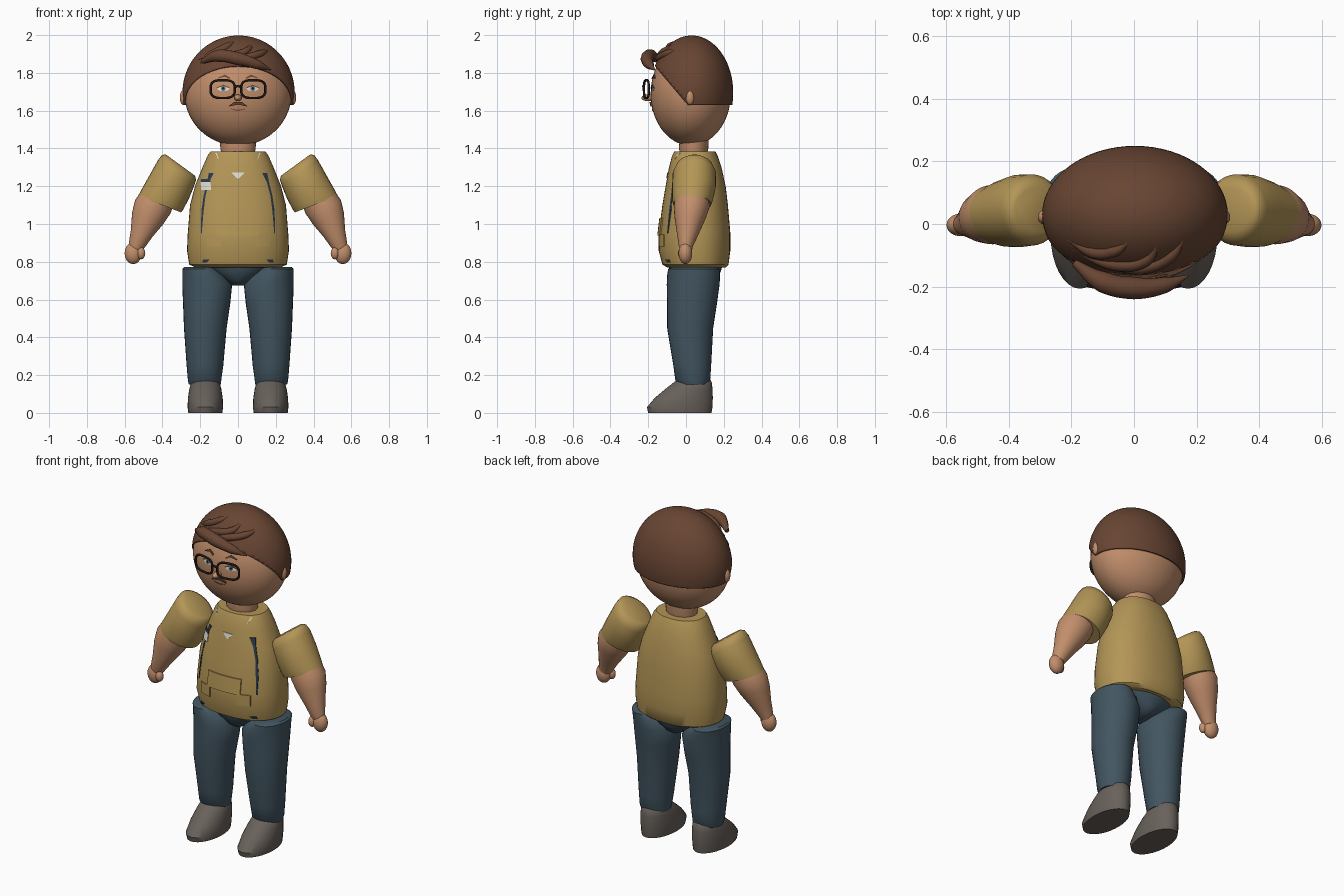
import bpy, bmesh, math
from mathutils import Vector
from mathutils.bvhtree import BVHTree

if "Cube" in bpy.data.objects:
    bpy.data.objects.remove(bpy.data.objects["Cube"])


def colour(name, r, g, b):
    m = bpy.data.materials.new(name)
    m.diffuse_color = [(c / 255) ** 2.2 for c in (r, g, b)] + [1]
    m.use_nodes = True
    m.node_tree.nodes["Principled BSDF"].inputs["Base Color"].default_value = m.diffuse_color
    return m


SHIRT = colour("tan_cloth", 178, 148, 87)
SKIN = colour("skin", 192, 141, 107)
HAIR = colour("brown_hair", 104, 71, 54)
JEANS = colour("blue_denim", 68, 86, 97)
SHOE = colour("grey_leather", 104, 97, 91)
BLACK = colour("dark_frame", 36, 29, 26)
WHITE = colour("off_white", 222, 222, 212)
NAVY = colour("navy", 48, 62, 78)
IRIS = colour("grey_blue", 95, 128, 146)
LIP = colour("lip", 140, 84, 68)


def finish(bm, name, mat, angle=40):
    bmesh.ops.recalc_face_normals(bm, faces=bm.faces)
    me = bpy.data.meshes.new(name)
    bm.to_mesh(me)
    bm.free()
    ob = bpy.data.objects.new(name, me)
    bpy.context.collection.objects.link(ob)
    me.materials.append(mat)
    bpy.ops.object.select_all(action='DESELECT')
    ob.select_set(True)
    bpy.context.view_layer.objects.active = ob
    bpy.ops.object.shade_smooth_by_angle(angle=math.radians(angle))
    return ob


def loft(name, rings, mat, side=1, n=32, power=2.0, angle=40):
    """Skin rings of (x, y, z, half width, half depth, tilt in degrees)."""
    bm = bmesh.new()
    rows = []
    for x, y, z, ru, rv, tilt in rings:
        t, row = math.radians(tilt), []
        for i in range(n):
            a = 2 * math.pi * i / n
            c, s = math.cos(a), math.sin(a)
            u = math.copysign(abs(c) ** (2 / power), c) * ru
            v = math.copysign(abs(s) ** (2 / power), s) * rv
            row.append(bm.verts.new((side * (x + u * math.cos(t)), y + v, z + u * math.sin(t))))
        rows.append(row)
    for a, b in zip(rows, rows[1:]):
        for i in range(n):
            j = (i + 1) % n
            bm.faces.new((a[i], a[j], b[j], b[i]))
    bm.faces.new(rows[0])
    bm.faces.new(rows[-1])
    return finish(bm, name, mat, angle)


def spans(rows, cx=0.0):
    """Rings from (z, half width, front y, back y), upright."""
    return [(cx, (f + b) / 2, z, w, (b - f) / 2, 0) for z, w, f, b in rows]


def ball(name, centre, radii, mat, seg=32, cuts=()):
    bm = bmesh.new()
    bmesh.ops.create_uvsphere(bm, u_segments=seg, v_segments=seg * 3 // 4, radius=1)
    for v in bm.verts:
        v.co = Vector(centre) + Vector([v.co[i] * radii[i] for i in range(3)])
    for co, no in cuts:
        bmesh.ops.bisect_plane(bm, geom=bm.verts[:] + bm.edges[:] + bm.faces[:],
                               plane_co=co, plane_no=no, clear_inner=True)
    return finish(bm, name, mat)


def tube(name, pts, radii, mat, closed=False):
    cu = bpy.data.curves.new(name, 'CURVE')
    cu.dimensions = '3D'
    cu.bevel_depth, cu.bevel_resolution, cu.resolution_u = 1, 3, 8
    cu.use_fill_caps = True
    sp = cu.splines.new('BEZIER')
    sp.bezier_points.add(len(pts) - 1)
    sp.use_cyclic_u = closed
    for i, p in enumerate(pts):
        b = sp.bezier_points[i]
        b.co, b.radius = p, radii[i]
        b.handle_left_type = b.handle_right_type = 'AUTO'
    ob = bpy.data.objects.new(name, cu)
    bpy.context.collection.objects.link(ob)
    bpy.ops.object.select_all(action='DESELECT')
    ob.select_set(True)
    bpy.context.view_layer.objects.active = ob
    bpy.ops.object.convert(target='MESH')
    ob = bpy.context.object
    ob.data.materials.clear()
    ob.data.materials.append(mat)
    bpy.ops.object.shade_smooth_by_angle(angle=math.radians(50))


def tree_of(ob):
    return BVHTree.FromPolygons([v.co for v in ob.data.vertices],
                                [p.vertices for p in ob.data.polygons])


def plate(name, tree, rows, mat, side=1, lift=0.004, across=8):
    """Thin plate laid on the front; rows of (x0, z0, x1, z1)."""
    bm = bmesh.new()
    layers = []
    for depth in (lift, -0.003):
        grid = []
        for x0, z0, x1, z1 in rows:
            line = []
            for i in range(across + 1):
                t = i / across
                x, z = side * (x0 + (x1 - x0) * t), z0 + (z1 - z0) * t
                hit = tree.ray_cast(Vector((x, -1, z)), Vector((0, 1, 0)))[0]
                line.append(bm.verts.new((x, (hit.y if hit else 0) - depth, z)))
            grid.append(line)
        layers.append(grid)
        for a, b in zip(grid, grid[1:]):
            for i in range(across):
                bm.faces.new((a[i], a[i + 1], b[i + 1], b[i]))
    f, k = layers
    rim = lambda g: g[0] + [r[-1] for r in g[1:]] + g[-1][-2::-1] + [r[0] for r in g[-2:0:-1]]
    a, b = rim(f), rim(k)
    for i in range(len(a)):
        j = (i + 1) % len(a)
        bm.faces.new((a[i], a[j], b[j], b[i]))
    finish(bm, name, mat, 30)


def disc(name, tree, x, z, rx, rz, mat, side, lift):
    rows = []
    for i in range(9):
        a = math.pi * (i + 0.25) / 8.5
        w, h = rx * math.sin(a), z + rz * math.cos(a)
        rows.append((x - w, h, x + w, h))
    plate(name, tree, rows, mat, side, lift)


# Torso, neck and hips
torso = loft("shirt_body", spans([
    (0.77, .225, -.10, .21), (.785, .258, -.125, .225), (.86, .27, -.145, .235),
    (.95, .266, -.145, .235), (1.1, .254, -.125, .222), (1.2, .228, -.108, .21),
    (1.3, .188, -.09, .188), (1.36, .162, -.074, .168), (1.385, .145, -.062, .155)]),
    SHIRT, n=48, power=2.25)
loft("neck", spans([(1.37, .088, -.03, .112), (1.40, .093, -.038, .118), (1.48, .1, -.03, .12)]), SKIN)
loft("hips", spans([(.675, .035, -.02, .12), (.70, .07, -.06, .16), (.75, .17, -.085, .185),
                    (.79, .215, -.095, .195)]), JEANS)

# Head, hair cap cut along the hairline
head = ball("head", (0, .025, 1.69), (.283, .212, .275), SKIN, 48)
HC, HR = (.003, .03, 1.695), (.297, .22, .303)
ball("hair_cap", HC, HR, HAIR, 64, [((0, 0, 1.63), (0, 0, 1)), ((0, .01, 1.63), (0, 1.18, 1))])
bpy.context.object.modifiers.new("thickness", 'SOLIDIFY').thickness = 0.012

# Swept locks of hair
tube("front_lock", [(-.19, -.125, 1.86), (-.1, -.185, 1.89), (0, -.205, 1.875),
                    (.1, -.195, 1.845), (.175, -.165, 1.815)], [.012, .034, .036, .026, .003], HAIR)


def on_hair(x, y):
    d = 1 - ((x - HC[0]) / HR[0]) ** 2 - ((y - HC[1]) / HR[1]) ** 2
    return (x, y, HC[2] + HR[2] * math.sqrt(max(d, 0)) - .006)


for k, path in enumerate([
        [(-.2, -.08), (-.06, -.13), (.04, -.115), (.08, -.045)],
        [(-.1, -.135), (.03, -.14), (.12, -.1), (.165, -.03)],
        [(-.21, -.05), (-.13, -.09), (-.06, -.085), (-.01, -.05)]]):
    tube("top_lock_%d" % k, [on_hair(*p) for p in path], [.005, .021, .02, .003], HAIR)

# Paired limbs and face parts
ht, tt = tree_of(head), tree_of(torso)
for s, tag in ((-1, "right"), (1, "left")):
    loft(tag + "_sleeve", [
        (.305, .045, 1.312, .095, .07, 36), (.312, .045, 1.30, .112, .098, 36),
        (.328, .045, 1.27, .117, .114, 34), (.365, .042, 1.195, .121, .116, 28),
        (.40, .035, 1.13, .123, .108, 23), (.415, .033, 1.105, .122, .1, 21)], SHIRT, s, angle=50)
    loft(tag + "_forearm", [
        (.43, .032, 1.13, .095, .09, 21), (.452, .03, 1.09, .1, .095, 21),
        (.478, .022, 1.03, .088, .082, 20), (.51, .01, .95, .06, .058, 18),
        (.537, 0, .885, .043, .038, 17), (.545, 0, .865, .036, .032, 17)], SKIN, s)
    ball(tag + "_hand", (s * .555, -.003, .845), (.045, .036, .057), SKIN, 24)
    ball(tag + "_thumb", (s * .513, -.02, .845), (.022, .022, .032), SKIN, 16)
    loft(tag + "_trouser_leg", [
        (.175, .04, .15, .085, .078, 0), (.177, .036, .17, .088, .092, 0),
        (.175, .033, .25, .097, .1, 0), (.173, .022, .45, .113, .122, 0),
        (.166, .032, .58, .125, .132, 0), (.163, .038, .68, .132, .14, 0),
        (.18, .04, .73, .115, .14, 0), (.198, .042, .762, .097, .136, 0),
        (.2, .042, .772, .085, .115, 0)], JEANS, s)
    loft(tag + "_shoe", spans([
        (0, .09, -.2, .135), (.03, .094, -.207, .14), (.08, .092, -.165, .142),
        (.13, .084, -.105, .14), (.165, .074, -.06, .136), (.182, .055, -.035, .12),
        (.19, .03, -.01, .09)], .173), SHOE, s)
    ball(tag + "_ear", (s * .288, .022, 1.67), (.02, .023, .04), SKIN, 16)

    # Eye, brow and half moustache
    disc(tag + "_eye_white", ht, .078, 1.718, .032, .015, WHITE, s, .002)
    disc(tag + "_iris", ht, .078, 1.718, .013, .014, IRIS, s, .004)
    disc(tag + "_pupil", ht, .078, 1.718, .006, .007, BLACK, s, .006)
    plate(tag + "_eyelid", ht, [(.044, 1.722, .044, 1.718), (.078, 1.738, .078, 1.731),
                                (.113, 1.722, .113, 1.718)], HAIR, s, .005, 2)
    plate(tag + "_brow", ht, [(.042, 1.775, .042, 1.767), (.07, 1.791, .07, 1.78),
                              (.106, 1.774, .106, 1.771)], HAIR, s, .007, 2)
    plate(tag + "_moustache", ht, [(0, 1.647, 0, 1.632), (.022, 1.645, .022, 1.628),
                                   (.047, 1.626, .047, 1.622)], HAIR, s, .009, 2)

    # Rounded spectacle rim following the face
    rim = []
    for i in range(16):
        a = 2 * math.pi * i / 16
        c, d = math.cos(a), math.sin(a)
        x = .081 + .064 * math.copysign(abs(c) ** .65, c)
        rim.append((s * x, -.226 + .2 * x, 1.714 + .047 * math.copysign(abs(d) ** .65, d)))
    tube(tag + "_spectacle_rim", rim, [.0065] * 16, BLACK, True)

    # Strap sliver, collar chip and hem pouch on the shirt
    plate(tag + "_strap", tt, [(.128, 1.27, .155, 1.27), (.153, 1.22, .165, 1.22),
                               (.172, 1.15, .182, 1.15), (.182, 1.07, .194, 1.07),
                               (.192, .95, .196, .95)], NAVY, s, .004, 2)
    plate(tag + "_hem_tab", tt, [(.15, .812, .185, .812), (.165, .797, .19, .797)], NAVY, s, .004, 2)
    plate(tag + "_collar_chip", tt, [(.112, 1.375, .12, 1.375), (.103, 1.345, .106, 1.345)], WHITE, s, .004, 2)
    plate(tag + "_pouch", tt, [(.09, .945, .165, .945), (.09, .88, .165, .88)], SHIRT, s, .006)

# Spectacle bridge, nose and mouth
tube("spectacle_bridge", [(-.02, -.222, 1.722), (0, -.228, 1.73), (.02, -.222, 1.722)], [.006] * 3, BLACK)
ball("nose", (0, -.2, 1.668), (.02, .036, .018), SKIN, 16)
plate("mouth", ht, [(-.037, 1.611, -.037, 1.607), (0, 1.605, 0, 1.597), (.037, 1.611, .037, 1.607)],
      LIP, lift=.003, across=2)

# Shirt pocket, white neck patch and name-free badge
plate("front_pocket", tt, [(-.11, 1.032, .11, 1.032), (-.11, .94, .11, .94)], SHIRT, lift=.007, across=16)
plate("neck_patch", tt, [(-.035, 1.273, .035, 1.273), (-.012, 1.25, .012, 1.25),
                         (-.002, 1.24, .002, 1.24)], WHITE)
plate("badge", tt, [(-.198, 1.222, -.145, 1.222), (-.196, 1.18, -.143, 1.18)], WHITE, lift=.007)
plate("badge_top", tt, [(-.196, 1.238, -.145, 1.238), (-.197, 1.222, -.145, 1.222)], NAVY, lift=.007)
